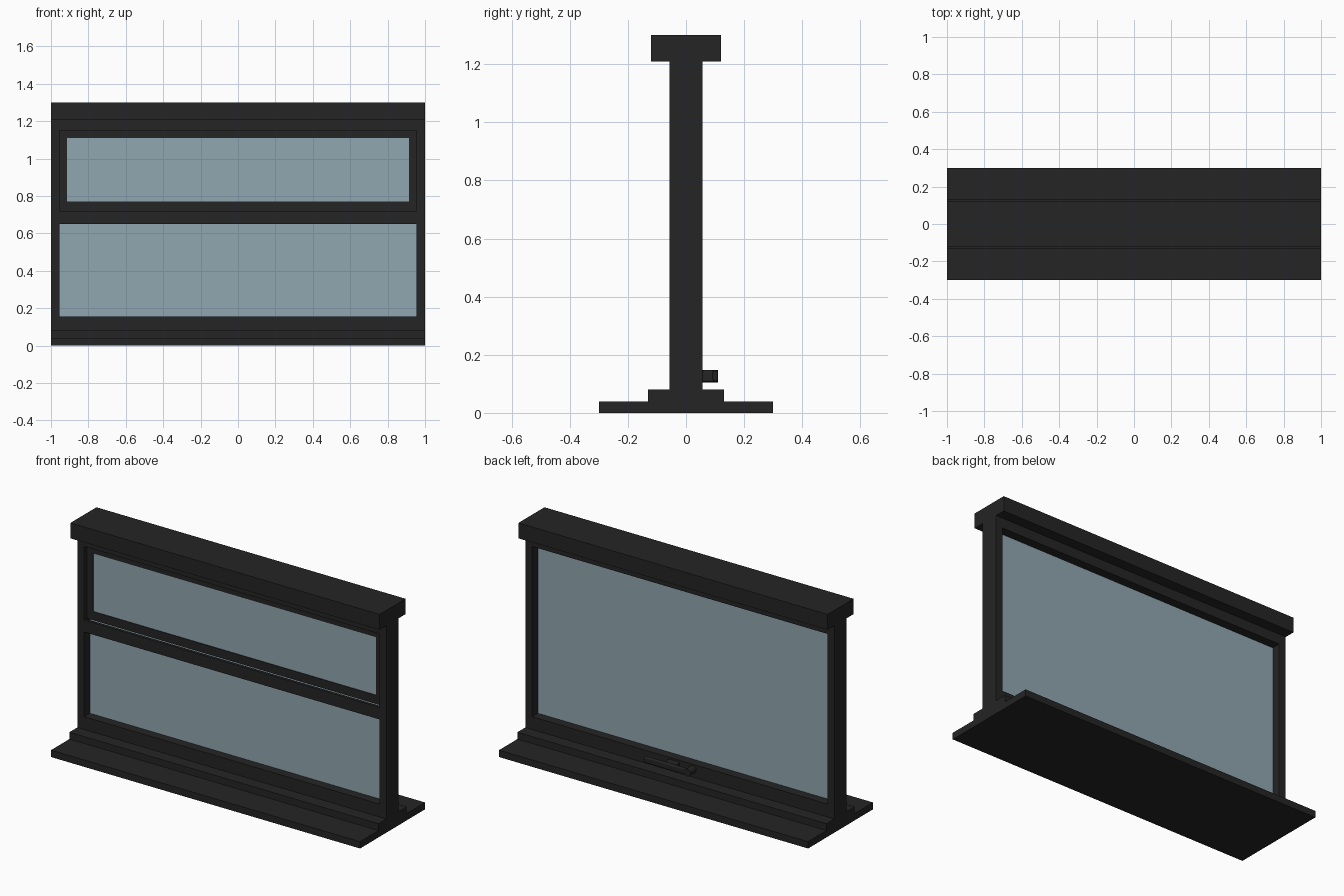
import bpy
import math

cube = bpy.data.objects.get("Cube")
if cube:
    bpy.data.objects.remove(cube, do_unlink=True)


def material(name, rgb):
    m = bpy.data.materials.new(name)
    m.use_nodes = True
    m.diffuse_color = (*rgb, 1)
    m.node_tree.nodes["Principled BSDF"].inputs["Base Color"].default_value = (*rgb, 1)
    return m


dark = material("dark_frame", (0.018, 0.018, 0.018))
glass = material("blue_grey_glass", (0.28, 0.39, 0.44))


def box(name, x, y, z, mat=dark):
    """Box from (low, high) pairs on each axis."""
    spans = (x, y, z)
    bpy.ops.mesh.primitive_cube_add(size=1, location=[(a + b) / 2 for a, b in spans])
    ob = bpy.context.object
    ob.name = name
    ob.scale = [b - a for a, b in spans]
    bpy.ops.object.transform_apply(location=False, rotation=False, scale=True)
    ob.data.materials.append(mat)
    return ob


def both(v):
    return (-v, v)


def bevel(ob, width):
    mod = ob.modifiers.new("soft_edges", "BEVEL")
    mod.width = width
    mod.segments = 3


INNER = 0.955   # opening half width
DEEP = 0.057    # frame half depth

# Stepped sill and overhanging head
box("sill", both(1), both(0.3), (0, 0.04))
box("sill_step", both(1), both(0.13), (0.04, 0.08))
box("head", both(1), both(0.12), (1.21, 1.3))

# Main frame
for side, s in (("left", 1), ("right", -1)):
    box(side + "_jamb", sorted((s * INNER, s)), both(DEEP), (0.08, 1.21))
box("top_rail", both(INNER), both(DEEP), (1.15, 1.21))
box("bottom_rail", both(INNER), both(DEEP), (0.08, 0.155))
box("main_pane", both(INNER), both(0.004), (0.155, 1.15), glass)

# Middle rail stands in front of the upper sash
box("middle_rail", both(INNER), (-DEEP, -0.04), (0.65, 0.72))

# Upper sash
sash = (-0.031, -0.012)
for side, s in (("left", 1), ("right", -1)):
    box(side + "_sash_stile", sorted((s * 0.915, s * INNER)), sash, (0.72, 1.15))
box("sash_bottom_rail", both(0.915), sash, (0.72, 0.77))
box("sash_top_rail", both(0.915), sash, (1.11, 1.15))
box("sash_pane", both(0.915), (-0.027, -0.022), (0.77, 1.11), glass)

# Latch handle on the back of the bottom rail
bevel(box("handle_bar", (-0.08, 0.2), (0.092, 0.11), (0.108, 0.145)), 0.008)
bevel(box("handle_mount", (0.0, 0.07), (DEEP, 0.095), (0.106, 0.147)), 0.006)
bpy.ops.mesh.primitive_cylinder_add(vertices=24, radius=0.021, depth=0.053,
                                    location=(-0.085, 0.0835, 0.126),
                                    rotation=(math.pi / 2, 0, 0))
pivot = bpy.context.object
pivot.name = "handle_pivot"
pivot.data.materials.append(dark)
bpy.ops.object.shade_smooth_by_angle()
